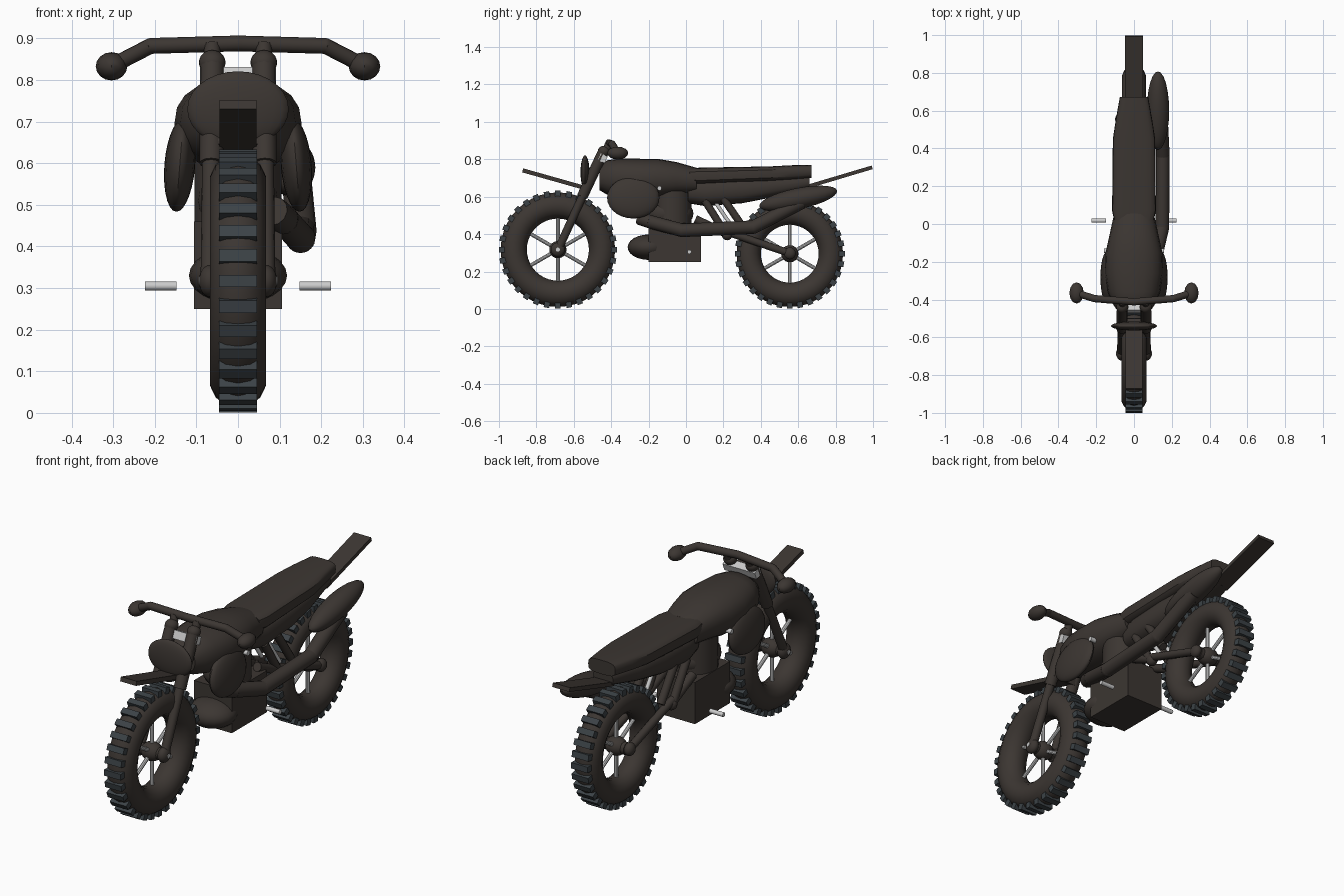
import bpy, bmesh, math
from mathutils import Vector, Matrix

if "Cube" in bpy.data.objects:
    bpy.data.objects.remove(bpy.data.objects["Cube"])

def material(name, rgb):
    m = bpy.data.materials.new(name)
    m.diffuse_color = (*rgb, 1)
    m.use_nodes = True
    m.node_tree.nodes["Principled BSDF"].inputs["Base Color"].default_value = m.diffuse_color
    return m

DARK = material("dark_brown", (0.045, 0.037, 0.032))
TREAD = material("slate_rubber", (0.045, 0.055, 0.062))

def finish(name, bm, mat=DARK, angle=35):
    bmesh.ops.recalc_face_normals(bm, faces=bm.faces)
    me = bpy.data.meshes.new(name)
    bm.to_mesh(me)
    bm.free()
    ob = bpy.data.objects.new(name, me)
    bpy.context.collection.objects.link(ob)
    if mat:
        me.materials.append(mat)
    bpy.ops.object.select_all(action='DESELECT')
    ob.select_set(True)
    bpy.context.view_layer.objects.active = ob
    bpy.ops.object.shade_smooth_by_angle(angle=math.radians(angle))
    return ob

def add_rod(bm, a, b, r, r2=None, seg=12):
    a, b = Vector(a), Vector(b)
    d = b - a
    m = Matrix.Translation((a + b) / 2) @ d.to_track_quat('Z', 'Y').to_matrix().to_4x4()
    bmesh.ops.create_cone(bm, cap_ends=True, segments=seg, radius1=r,
                          radius2=r if r2 is None else r2, depth=d.length, matrix=m)

def add_ball(bm, c, size, rot=Matrix(), seg=20):
    m = Matrix.Translation(c) @ rot @ Matrix.Diagonal((*size, 1))
    bmesh.ops.create_uvsphere(bm, u_segments=seg, v_segments=seg // 2 + 2, radius=1, matrix=m)

def rod(name, a, b, r, mat=DARK, **kw):
    bm = bmesh.new()
    add_rod(bm, a, b, r, **kw)
    return finish(name, bm, mat)

def ball(name, c, size, rot=Matrix(), seg=20):
    bm = bmesh.new()
    add_ball(bm, c, size, rot, seg)
    return finish(name, bm)

def box(name, c, size, tilt=0, mat=DARK):
    bm = bmesh.new()
    m = Matrix.Translation(c) @ Matrix.Rotation(tilt, 4, 'X') @ Matrix.Diagonal((*size, 1))
    bmesh.ops.create_cube(bm, size=1, matrix=m)
    return finish(name, bm, mat)

def pipe(name, pts, r):
    bm = bmesh.new()
    for a, b in zip(pts, pts[1:]):
        add_rod(bm, a, b, r)
    for p in pts[1:-1]:
        add_ball(bm, p, (r, r, r), seg=12)
    return finish(name, bm)

def loft(name, sections, power=1.0, n=20):
    """Sections along y: (y, z_low, z_high, half_width); power < 1 squares the ring."""
    bm = bmesh.new()
    rings = []
    for y, lo, hi, w in sections:
        ring = []
        for i in range(n):
            t = 2 * math.pi * i / n
            c, s = math.cos(t), math.sin(t)
            c = math.copysign(abs(c) ** power, c)
            s = math.copysign(abs(s) ** power, s)
            ring.append(bm.verts.new((w * c, y, (lo + hi) / 2 + (hi - lo) / 2 * s)))
        rings.append(ring)
    for a, b in zip(rings, rings[1:]):
        for i in range(n):
            bm.faces.new((a[i], a[(i + 1) % n], b[(i + 1) % n], b[i]))
    bm.faces.new(rings[0])
    bm.faces.new(rings[-1])
    return finish(name, bm)

def wheel(name, y, z, k):
    at = Vector((0, y, z))
    spin = lambda t: Matrix.Translation(at) @ Matrix.Rotation(t, 4, 'X')
    # tyre ring
    bm = bmesh.new()
    n, m = 40, 14
    v = [[bm.verts.new(spin(2 * math.pi * i / n) @ Vector((
        0.069 * k * math.sin(2 * math.pi * j / m), 0,
        k * (0.236 + 0.07 * math.cos(2 * math.pi * j / m))))) for j in range(m)] for i in range(n)]
    for i in range(n):
        for j in range(m):
            bm.faces.new((v[i][j], v[(i + 1) % n][j], v[(i + 1) % n][(j + 1) % m], v[i][(j + 1) % m]))
    finish(name + "_tyre", bm)
    # tread blocks
    bm = bmesh.new()
    for i in range(32):
        mat = spin(2 * math.pi * i / 32) @ Matrix.Translation((0, 0, 0.298 * k)) \
            @ Matrix.Diagonal((0.092, 0.03, 0.036 * k, 1))
        bmesh.ops.create_cube(bm, size=1, matrix=mat)
    finish(name + "_tread", bm, TREAD)
    # spokes and axle
    bm = bmesh.new()
    for i in range(6):
        add_rod(bm, at, spin(math.pi * i / 3) @ Vector((0, 0, 0.2 * k)), 0.01, seg=10)
    add_rod(bm, (-0.095, y, z), (0.095, y, z), 0.011)
    finish(name + "_spokes", bm, None)
    bm = bmesh.new()
    add_rod(bm, (-0.06, y, z), (0.06, y, z), 0.03)
    add_ball(bm, at, (0.055, 0.046, 0.046))
    finish(name + "_hub", bm)

wheel("front_wheel", -0.685, 0.317, 1.0)
wheel("rear_wheel", 0.555, 0.295, 0.93)

# front fork, clamp and lamp
for s, side in ((-1, "left"), (1, "right")):
    bm = bmesh.new()
    add_rod(bm, (s * 0.068, -0.685, 0.315), (s * 0.064, -0.54, 0.63), 0.022)
    add_rod(bm, (s * 0.064, -0.555, 0.60), (s * 0.062, -0.44, 0.845), 0.029)
    add_ball(bm, (s * 0.062, -0.44, 0.842), (0.032, 0.032, 0.03))
    add_ball(bm, (s * 0.068, -0.685, 0.317), (0.026, 0.038, 0.038))
    finish(side + "_fork", bm)
box("fork_clamp", (0, -0.445, 0.805), (0.18, 0.04, 0.04), -0.4, None)
box("lower_clamp", (0, -0.53, 0.65), (0.15, 0.05, 0.03), -0.4)
ball("headlight", (0, -0.54, 0.73), (0.122, 0.024, 0.091), seg=24)
box("front_fender", (0, -0.70, 0.692), (0.088, 0.36, 0.022), -0.275)

# handlebar
pipe("handlebar", [(-0.305, -0.365, 0.833), (-0.21, -0.395, 0.882), (0, -0.412, 0.888),
                   (0.21, -0.395, 0.882), (0.305, -0.365, 0.833)], 0.019)
for s in (-1, 1):
    ball("grip", (s * 0.304, -0.365, 0.833), (0.038, 0.056, 0.034), seg=12)
    rod("bar_riser", (s * 0.062, -0.44, 0.82), (s * 0.062, -0.412, 0.885), 0.02)

# fuel tank with side discs
loft("fuel_tank", [(-0.463, 0.635, 0.765, 0.085), (-0.42, 0.61, 0.795, 0.115),
                   (-0.36, 0.595, 0.803, 0.138), (-0.26, 0.585, 0.803, 0.153),
                   (-0.15, 0.59, 0.802, 0.15), (-0.05, 0.605, 0.785, 0.128),
                   (0.055, 0.615, 0.755, 0.105)], 0.85)
for s in (-1, 1):
    ball("side_disc", (s * 0.14, -0.282, 0.595), (0.037, 0.14, 0.112),
         Matrix.Rotation(s * -0.08, 4, 'Y'), 24)
    rod("tank_bolt", (s * 0.125, -0.142, 0.645), (s * 0.158, -0.142, 0.645), 0.012, None)

# seat, tail body and rear fender
loft("seat", [(0.02, 0.672, 0.752, 0.105), (0.07, 0.665, 0.755, 0.116),
              (0.45, 0.682, 0.762, 0.112), (0.56, 0.69, 0.768, 0.095),
              (0.672, 0.70, 0.77, 0.075)], 0.55)
loft("tail_body", [(0.01, 0.565, 0.70, 0.08), (0.10, 0.55, 0.70, 0.1),
                   (0.30, 0.565, 0.71, 0.1), (0.48, 0.60, 0.71, 0.085),
                   (0.66, 0.645, 0.71, 0.055)], 0.75)
box("rear_fender", (0, 0.818, 0.704), (0.095, 0.37, 0.02), 0.29)

# engine
box("crankcase", (0, -0.06, 0.355), (0.212, 0.28, 0.21))
ball("front_cover", (0, -0.20, 0.33), (0.118, 0.112, 0.068))
rod("cylinder_block", (0, -0.075, 0.43), (0, -0.075, 0.63), 0.105, seg=20)
ball("cylinder_head", (0, -0.09, 0.51), (0.1, 0.13, 0.085))
for s in (-1, 1):
    rod("foot_peg", (s * 0.148, 0.018, 0.305), (s * 0.224, 0.018, 0.305), 0.011, None)

# swingarm and rear struts
for s in (-1, 1):
    bm = bmesh.new()
    add_rod(bm, (s * 0.072, 0.05, 0.48), (s * 0.072, 0.22, 0.40), 0.022)
    add_rod(bm, (s * 0.072, 0.21, 0.415), (s * 0.072, 0.555, 0.297), 0.02)
    add_ball(bm, (s * 0.072, 0.22, 0.395), (0.028, 0.028, 0.028))
    add_ball(bm, (s * 0.075, 0.555, 0.297), (0.025, 0.032, 0.032))
    finish("swingarm", bm)
    rod("shock", (s * 0.075, 0.1, 0.58), (s * 0.075, 0.22, 0.39), 0.02)
    rod("shock", (s * 0.075, 0.2, 0.59), (s * 0.075, 0.31, 0.43), 0.02)
    rod("shock_core", (s * 0.05, 0.15, 0.58), (s * 0.05, 0.26, 0.42), 0.01, None)

# exhaust on the right side
pipe("exhaust_pipe", [(0.085, -0.25, 0.485), (0.11, -0.19, 0.465), (0.15, -0.02, 0.42),
                      (0.153, 0.36, 0.437), (0.14, 0.62, 0.57)], 0.036)
ball("muffler", (0.127, 0.6, 0.59), (0.059, 0.212, 0.056), Matrix.Rotation(0.2, 4, 'X'), 24)
